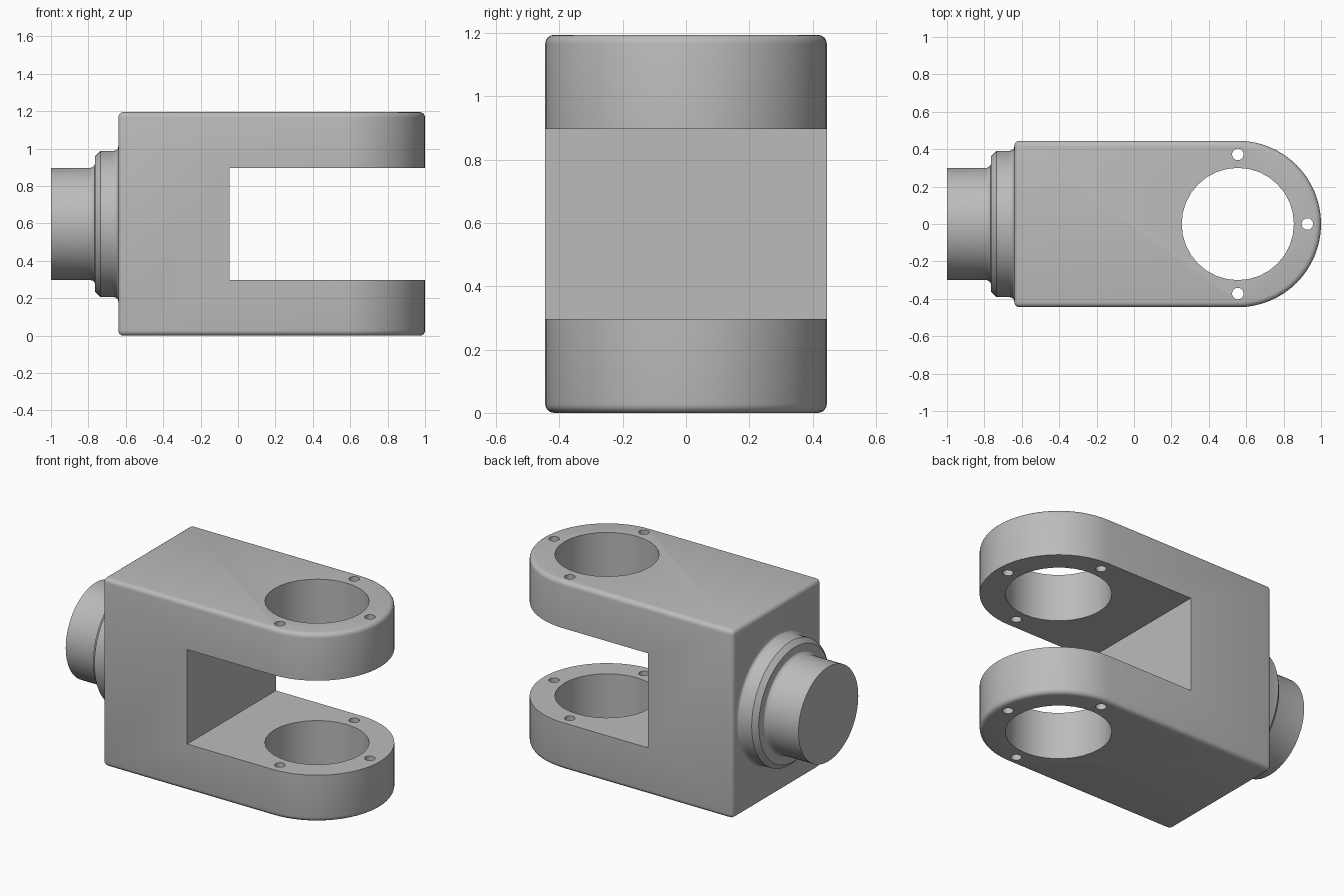
import bpy
import bmesh
from math import cos, sin, pi, radians
from mathutils import Matrix

cube = bpy.data.objects.get("Cube")
if cube:
    bpy.data.objects.remove(cube, do_unlink=True)

steel = bpy.data.materials.new("grey_steel")
steel.use_nodes = True
GREY = (0.5, 0.5, 0.5, 1)
steel.diffuse_color = GREY
steel.node_tree.nodes["Principled BSDF"].inputs["Base Color"].default_value = GREY

HEIGHT, HALF_WIDTH = 1.195, 0.445
MID = HEIGHT / 2
BACK, EYE_X = -0.64, 0.555


def make_object(name, bm):
    bmesh.ops.recalc_face_normals(bm, faces=bm.faces)
    mesh = bpy.data.meshes.new(name)
    bm.to_mesh(mesh)
    bm.free()
    mesh.materials.append(steel)
    obj = bpy.data.objects.new(name, mesh)
    bpy.context.collection.objects.link(obj)
    return obj


def activate(obj):
    bpy.ops.object.select_all(action='DESELECT')
    obj.select_set(True)
    bpy.context.view_layer.objects.active = obj


def apply(obj, mod):
    activate(obj)
    bpy.ops.object.modifier_apply(modifier=mod.name)


def smooth(obj):
    activate(obj)
    bpy.ops.object.shade_smooth_by_angle(angle=radians(30))


def cut(obj, cutter):
    cutter.hide_render = True
    mod = obj.modifiers.new("cut", 'BOOLEAN')
    mod.operation = 'DIFFERENCE'
    mod.solver = 'EXACT'
    mod.object = cutter
    apply(obj, mod)
    bpy.data.objects.remove(cutter, do_unlink=True)


def hole_cutter(x, y, radius, sides):
    bm = bmesh.new()
    bmesh.ops.create_cone(bm, cap_ends=True, segments=sides, radius1=radius,
                          radius2=radius, depth=2,
                          matrix=Matrix.Translation((x, y, MID)))
    return make_object("hole_cutter", bm)


# Fork body: block with a rounded end, extruded upward
bm = bmesh.new()
steps = 32
outline = [(BACK, HALF_WIDTH), (BACK, -HALF_WIDTH)]
for i in range(steps + 1):
    a = -pi / 2 + pi * i / steps
    outline.append((EYE_X + HALF_WIDTH * cos(a), HALF_WIDTH * sin(a)))
base = bm.faces.new([bm.verts.new((x, y, 0)) for x, y in outline])
top = bmesh.ops.extrude_face_region(bm, geom=[base])
bmesh.ops.translate(bm, vec=(0, 0, HEIGHT),
                    verts=[v for v in top["geom"] if isinstance(v, bmesh.types.BMVert)])
fork = make_object("fork_body", bm)

# Rounded outer edges
bevel = fork.modifiers.new("rounding", 'BEVEL')
bevel.width = 0.028
bevel.segments = 4
bevel.limit_method = 'ANGLE'
bevel.angle_limit = radians(40)
apply(fork, bevel)

# Slot between the two arms
bm = bmesh.new()
bmesh.ops.create_cube(bm, size=1, matrix=Matrix.Translation((0.955, 0, MID))
                      @ Matrix.Diagonal((2, 2, 0.6, 1)))
cut(fork, make_object("slot_cutter", bm))

# Pin bore and the three bolt holes around it
cut(fork, hole_cutter(EYE_X, 0, 0.3, 32))
for a in (-pi / 2, 0, pi / 2):
    cut(fork, hole_cutter(EYE_X + 0.372 * cos(a), 0.372 * sin(a), 0.031, 16))
smooth(fork)

# Stub shaft with stepped, filleted collar, turned about the x axis
profile = [(-1, 0), (-1, 0.3), (-0.79, 0.3)]
for a in (30, 60, 90):
    t = radians(a)
    profile.append((-0.79 + 0.026 * sin(t), 0.326 - 0.026 * cos(t)))
profile += [(-0.764, 0.362), (-0.735, 0.391), (-0.664, 0.391)]
for a in (30, 60, 90):
    t = radians(a)
    profile.append((-0.664 + 0.024 * sin(t), 0.415 - 0.024 * cos(t)))
profile += [(BACK + 0.001, 0.415), (BACK + 0.001, 0)]
bm = bmesh.new()
verts = [bm.verts.new((x, 0, MID + r)) for x, r in profile]
edges = [bm.edges.new(pair) for pair in zip(verts, verts[1:])]
bmesh.ops.spin(bm, geom=verts + edges, cent=(0, 0, MID), axis=(1, 0, 0),
               angle=2 * pi, steps=64, use_merge=False)
bmesh.ops.remove_doubles(bm, verts=bm.verts, dist=0.0005)
smooth(make_object("stub_shaft", bm))
